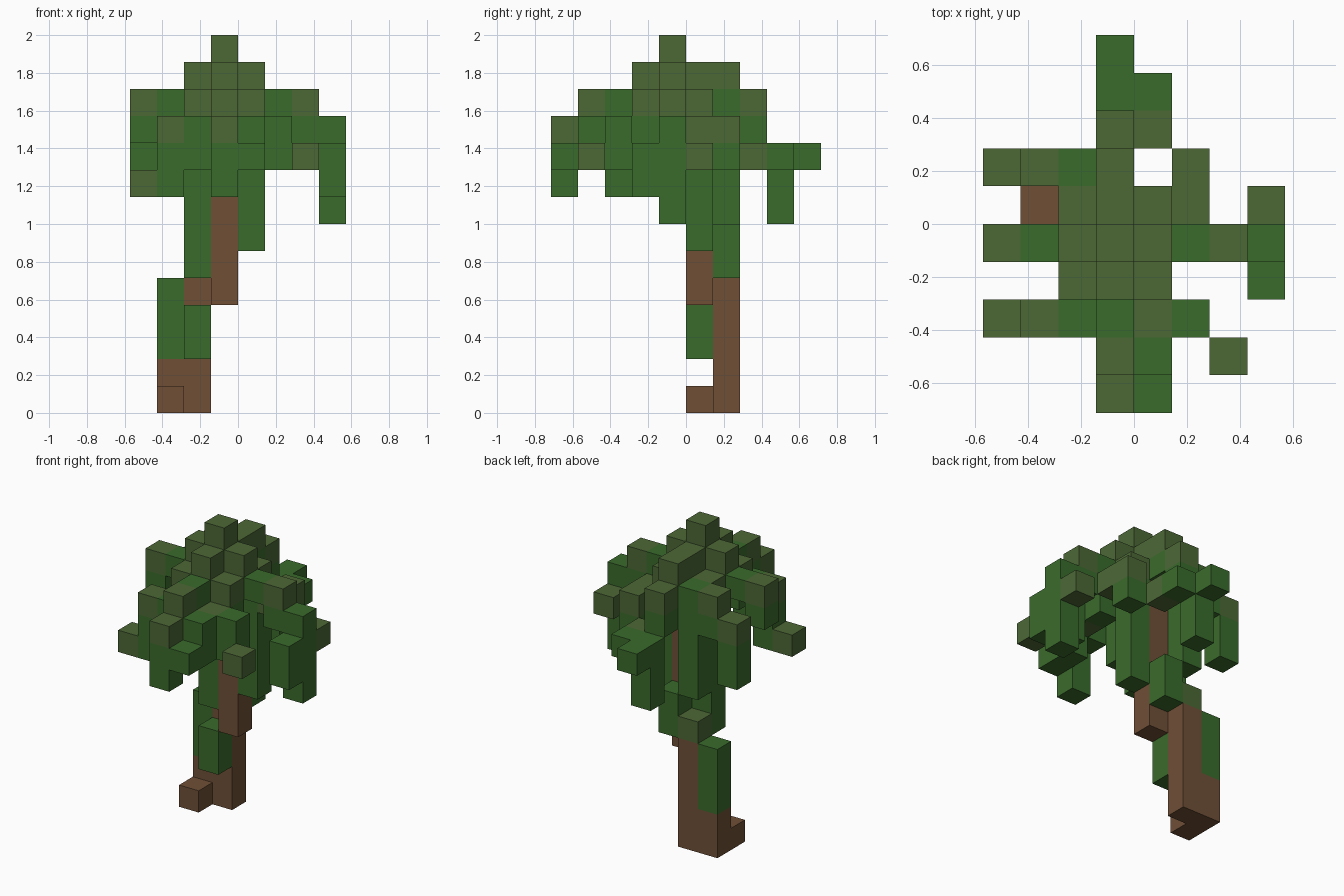
import bpy
import bmesh
from mathutils import Vector

default = bpy.data.objects.get("Cube")
if default:
    bpy.data.objects.remove(default)

# Edge length of one block: the tree is fourteen blocks tall
BLOCK = 2 / 14


def make_material(name, rgb):
    mat = bpy.data.materials.new(name)
    mat.use_nodes = True
    colour = (*rgb, 1)
    mat.diffuse_color = colour
    mat.node_tree.nodes["Principled BSDF"].inputs["Base Color"].default_value = colour
    return mat


materials = [
    make_material("leaf_green", (0.042, 0.147, 0.025)),
    make_material("sunlit_olive", (0.073, 0.138, 0.037)),
    make_material("bark_brown", (0.162, 0.08, 0.037)),
]
GREEN, OLIVE, BROWN = range(3)

filled = {}  # block cell -> colour
parts = {}   # part name -> cells


def column(part, x, y, low, high, tip=OLIVE, body=GREEN):
    """Stack blocks from low to high, with its own colour for the top block."""
    for z in range(low, high + 1):
        cell = (x, y, z)
        filled[cell] = tip if z == high else body
        parts.setdefault(part, []).append(cell)


def bark(x, y, low, high):
    column("trunk", x, y, low, high, BROWN, BROWN)


def vine(x, y, low, high):
    column("hanging_vines", x, y, low, high, GREEN)


# Trunk with a root and a stepped upper stem
bark(-3, 0, 0, 0)
bark(-3, 1, 0, 1)
bark(-2, 1, 0, 4)
bark(-1, 0, 4, 10)

# Vines and moss on the trunk
vine(-3, 1, 2, 4)
vine(-2, 0, 2, 3)
vine(-1, 1, 5, 6)
vine(-2, 1, 7, 11)
column("hanging_vines", -2, 1, 5, 5)
column("hanging_vines", -2, 0, 5, 11)
column("hanging_vines", 0, 0, 6, 11)

# Crown: a stepped cross with a single block on top
column("crown", -1, -1, 11, 13)
for x, y in ((-2, -1), (0, -1), (-1, -2), (-1, 0), (-1, 1)):
    column("crown", x, y, 11, 12)
for x in (-2, 0):
    column("crown", x, -2, 10, 11)

# Front bough
column("front_bough", -1, -3, 11, 11, GREEN)
column("front_bough", -1, -4, 10, 11)
column("front_bough", -1, -5, 8, 10)
column("front_bough", 0, -3, 10, 10)
column("front_bough", 0, -4, 9, 10, GREEN)
column("front_bough", 0, -5, 9, 9, GREEN)

# Front corner boughs
column("front_left_bough", 1, -3, 9, 10, GREEN)
column("front_left_bough", 2, -4, 9, 9)
column("front_right_bough", -2, -3, 9, 10, GREEN)
column("front_right_bough", -3, -3, 8, 10)
column("front_right_bough", -4, -3, 8, 8)

# Side boughs
column("left_bough", 1, -1, 11, 11, GREEN)
column("left_bough", 2, -1, 10, 11)
column("left_bough", 3, -1, 7, 10, GREEN)
column("left_bough", 3, -2, 8, 9, GREEN)
column("left_bough", 3, 0, 9, 9)
column("right_bough", -3, -1, 11, 11, GREEN)
column("right_bough", -4, -1, 10, 11)

# Back boughs
column("back_left_bough", 1, 0, 10, 10)
column("back_left_bough", 1, 1, 9, 10)
column("back_right_bough", -3, 1, 10, 11)
column("back_right_bough", -4, 1, 8, 10)
column("back_bough", -1, 2, 10, 11)
column("back_bough", 0, 2, 9, 9)
column("back_bough", 0, 3, 9, 9, GREEN)
column("back_bough", -1, 3, 7, 9, GREEN)
column("back_bough", -1, 4, 9, 9, GREEN)


def build(name, cells):
    """Make one mesh from blocks, leaving out faces buried between blocks."""
    bm = bmesh.new()
    half = Vector((0.5, 0.5, 0.5))
    for cell in cells:
        centre = Vector(cell) + half
        for axis in range(3):
            for side in (-1, 1):
                out = Vector((0, 0, 0))
                out[axis] = side
                beyond = tuple(int(c + o) for c, o in zip(cell, out))
                if beyond in filled:
                    continue
                u = Vector((0, 0, 0))
                u[(axis + 1) % 3] = 0.5
                v = out.cross(u)
                mid = centre + out / 2
                corners = (mid - u - v, mid + u - v, mid + u + v, mid - u + v)
                face = bm.faces.new([bm.verts.new(c * BLOCK) for c in corners])
                face.material_index = filled[cell]
    bmesh.ops.remove_doubles(bm, verts=bm.verts, dist=BLOCK / 100)
    mesh = bpy.data.meshes.new(name)
    bm.to_mesh(mesh)
    bm.free()
    for mat in materials:
        mesh.materials.append(mat)
    bpy.context.collection.objects.link(bpy.data.objects.new(name, mesh))


for part_name, part_cells in parts.items():
    build(part_name, part_cells)
